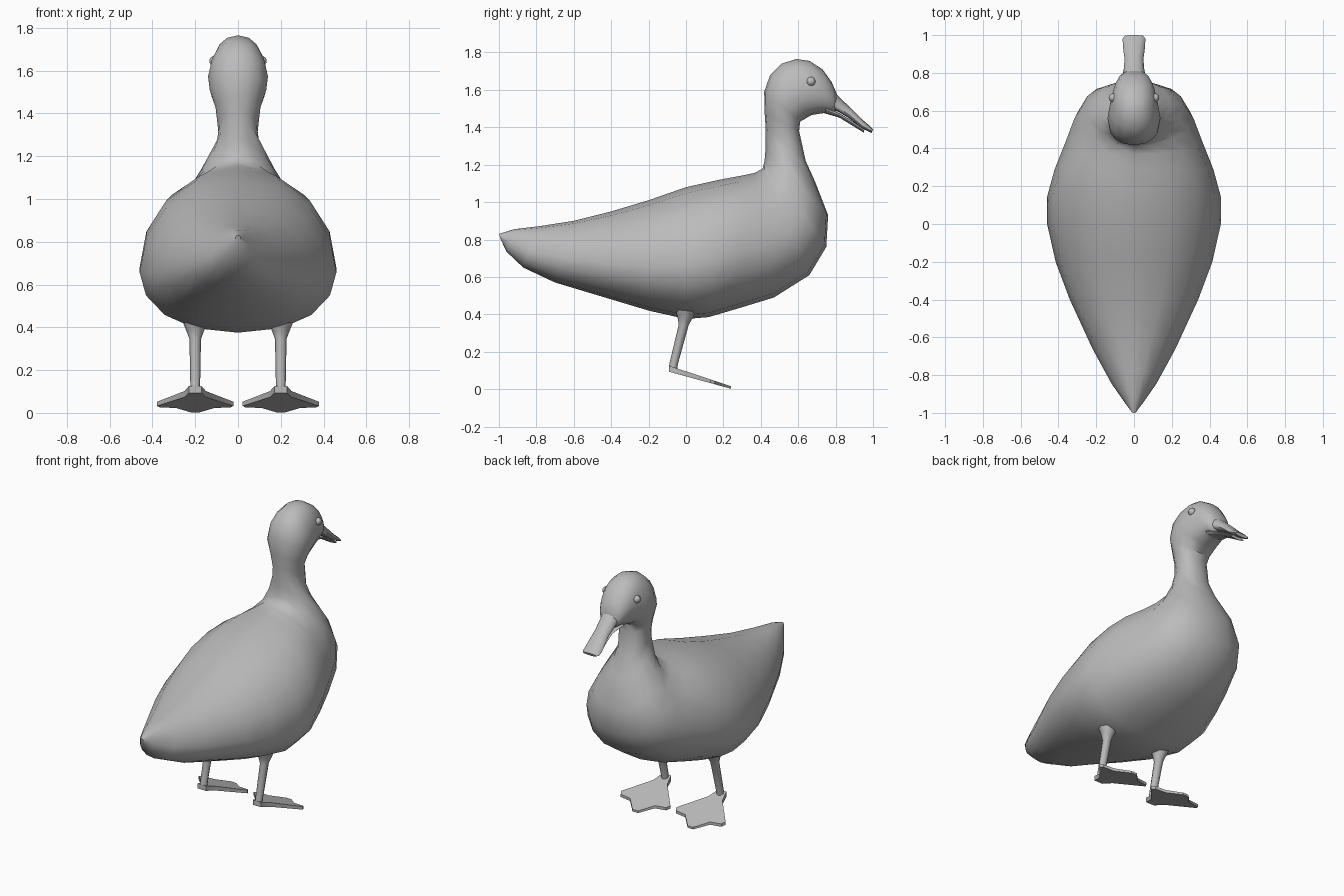
import bpy, bmesh, math
from mathutils import Vector

grey = bpy.data.materials.new("plain_grey")
grey.diffuse_color = (0.5, 0.5, 0.5, 1)


def finish(name, bm, angle=50):
    bmesh.ops.recalc_face_normals(bm, faces=bm.faces)
    me = bpy.data.meshes.new(name)
    bm.to_mesh(me)
    bm.free()
    for p in me.polygons:
        p.use_smooth = True
    me.set_sharp_from_angle(angle=math.radians(angle))
    me.materials.append(grey)
    ob = bpy.data.objects.new(name, me)
    bpy.context.collection.objects.link(ob)
    return ob


def skin(bm, loops):
    """Bridge rings of points and cap both ends."""
    rings = [[bm.verts.new(p) for p in loop] for loop in loops]
    n = len(rings[0])
    for a, b in zip(rings, rings[1:]):
        for i in range(n):
            j = (i + 1) % n
            bm.faces.new((a[i], a[j], b[j], b[i]))
    bm.faces.new(rings[0])
    bm.faces.new(rings[-1])


def oval(ty, tz, by, bz, w, f=0.5, q=0.9, n=16):
    """Cross-section from its top and bottom point, half width,
    height fraction of the widest place and upper roundness."""
    top, bot = Vector((0, ty, tz)), Vector((0, by, bz))
    pts = []
    for i in range(n):
        a = 2 * math.pi * i / n
        c, s = math.cos(a), math.sin(a)
        x = math.copysign(abs(c) ** (q if s > 0 else 0.85), c) * w
        if abs(c) < 1e-6:
            x = 0
        h = f + (1 - f) * s if s > 0 else f + f * s
        p = bot.lerp(top, h)
        pts.append((x, p.y, p.z))
    return pts


def loft(name, sections, n=16, angle=50):
    bm = bmesh.new()
    skin(bm, [oval(*s, n=n) for s in sections])
    return finish(name, bm, angle)


# Body, neck and head as one skin from tail tip to face
loft("body", [
    (-1.0, 0.83, -0.99, 0.80, 0.012),
    (-0.92, 0.855, -0.96, 0.735, 0.05, 0.45),
    (-0.78, 0.872, -0.87, 0.65, 0.125, 0.4),
    (-0.60, 0.90, -0.70, 0.57, 0.22, 0.4),
    (-0.40, 0.95, -0.40, 0.48, 0.34, 0.4),
    (-0.20, 1.01, -0.20, 0.42, 0.415, 0.4),
    (0.0, 1.08, 0.0, 0.375, 0.46, 0.4),
    (0.18, 1.12, 0.12, 0.385, 0.46, 0.4),
    (0.29, 1.14, 0.29, 0.435, 0.42, 0.42),
    (0.37, 1.157, 0.47, 0.49, 0.365, 0.42, 1.0),
    (0.41, 1.18, 0.66, 0.61, 0.315, 0.4, 1.2),
    (0.42, 1.22, 0.75, 0.76, 0.265, 0.36, 1.5),
    (0.425, 1.28, 0.76, 0.93, 0.19, 0.36, 1.4),
    (0.425, 1.36, 0.69, 1.11, 0.105, 0.45),
    (0.425, 1.41, 0.64, 1.22, 0.092),
    (0.42, 1.48, 0.605, 1.38, 0.105),
    (0.418, 1.59, 0.61, 1.43, 0.132),
    (0.45, 1.68, 0.67, 1.465, 0.14),
    (0.51, 1.74, 0.73, 1.475, 0.13),
    (0.59, 1.765, 0.75, 1.477, 0.118),
    (0.66, 1.755, 0.76, 1.477, 0.11),
    (0.73, 1.71, 0.77, 1.475, 0.095),
    (0.78, 1.64, 0.785, 1.475, 0.077),
    (0.81, 1.57, 0.80, 1.485, 0.05),
])

# Bill in two halves with a mouth slit between
loft("upper_bill", [
    (0.76, 1.63, 0.76, 1.50, 0.07),
    (0.82, 1.56, 0.81, 1.485, 0.055, 0.3),
    (0.88, 1.505, 0.87, 1.45, 0.05, 0.3),
    (0.95, 1.435, 0.94, 1.395, 0.059, 0.3),
    (0.985, 1.405, 0.98, 1.375, 0.06, 0.3),
    (1.0, 1.388, 0.992, 1.37, 0.05),
], 12)
loft("lower_bill", [
    (0.75, 1.51, 0.74, 1.475, 0.07),
    (0.82, 1.475, 0.82, 1.452, 0.045),
    (0.88, 1.44, 0.88, 1.415, 0.043),
    (0.955, 1.39, 0.95, 1.372, 0.05),
], 12)

for side, s in (("right", 1), ("left", -1)):
    # Eye
    bm = bmesh.new()
    bmesh.ops.create_uvsphere(bm, u_segments=12, v_segments=8, radius=0.024)
    bmesh.ops.translate(bm, verts=bm.verts, vec=(s * 0.11, 0.668, 1.645))
    finish(side + "_eye", bm)

    # Leg: flared at the hip, slanting back to the ankle
    bm = bmesh.new()
    skin(bm, [[(s * 0.2 + r * math.cos(k * math.pi / 4),
                y + r * math.sin(k * math.pi / 4), z) for k in range(8)]
              for y, z, r in ((0.0, 0.43, 0.06), (-0.003, 0.385, 0.042),
                              (-0.012, 0.345, 0.027), (-0.066, 0.135, 0.023),
                              (-0.07, 0.10, 0.022))])
    finish(side + "_leg", bm)

    # Webbed foot: fan of three toes sloping down to the front
    half = [(0.03, -0.09), (0.05, -0.02), (0.178, 0.13), (0.165, 0.155),
            (0.09, 0.165), (0.02, 0.24)]
    outline = half + [(-x, y) for x, y in reversed(half)]
    bm = bmesh.new()
    layers = []
    for under in (0, 1):
        def vert(x, y):
            z = 0.125 - (y + 0.09) * 0.33
            thick = 0.032 - 0.055 * (y + 0.09)
            return bm.verts.new((s * 0.2 + x, y, z - under * thick))
        rim = [vert(x, y) for x, y in outline]
        hub = vert(0, 0.0)
        for i, v in enumerate(rim):
            bm.faces.new((hub, v, rim[(i + 1) % len(rim)]))
        layers.append(rim)
    up, low = layers
    for i in range(len(up)):
        j = (i + 1) % len(up)
        bm.faces.new((up[i], up[j], low[j], low[i]))
    finish(side + "_foot", bm, 40)
